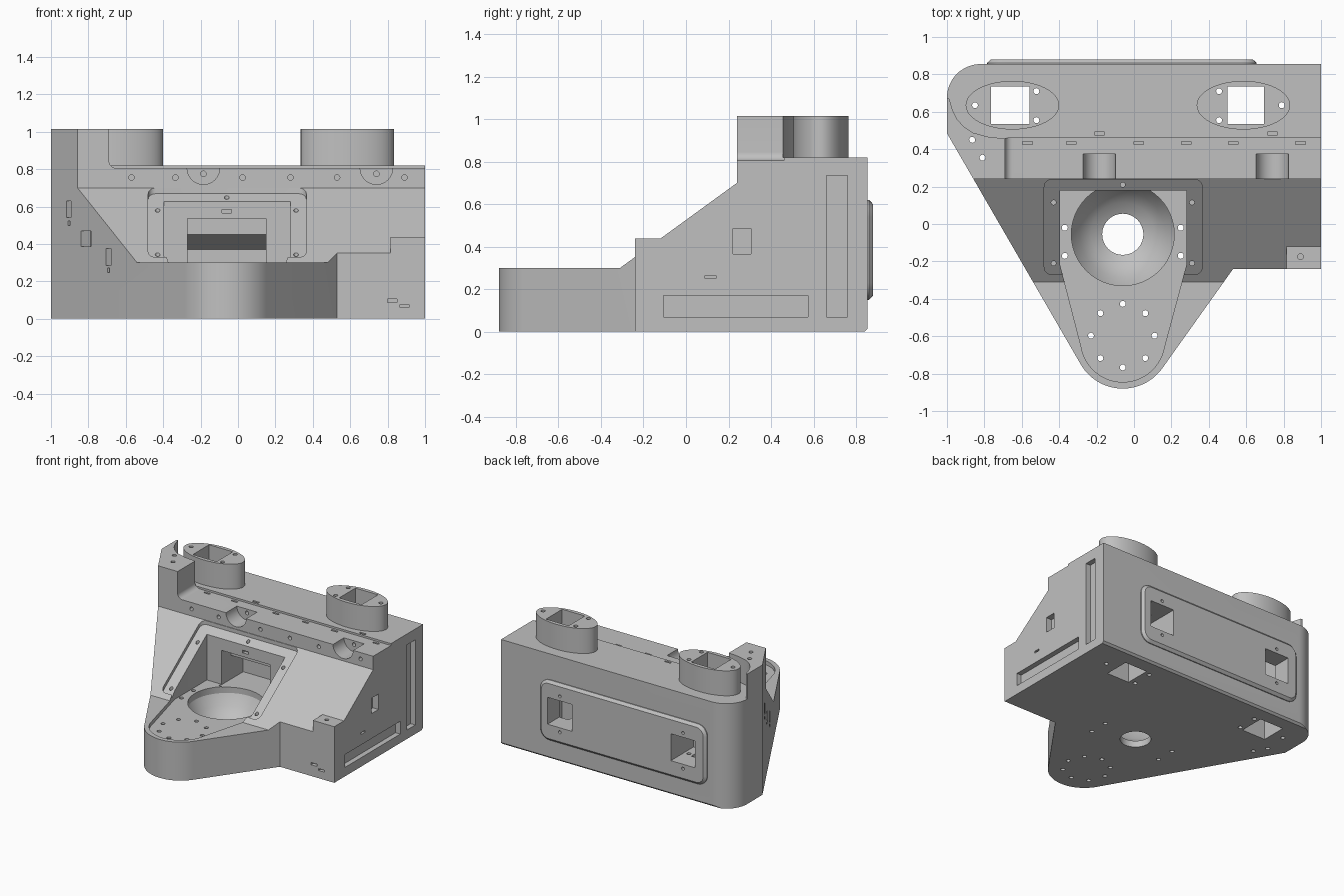
import bpy, bmesh, math
from mathutils import Vector

if "Cube" in bpy.data.objects:
    bpy.data.objects.remove(bpy.data.objects["Cube"])

grey = bpy.data.materials.new("housing grey")
grey.diffuse_color = (0.53, 0.53, 0.53, 1)
grey.use_nodes = True
grey.node_tree.nodes["Principled BSDF"].inputs["Base Color"].default_value = grey.diffuse_color


# ---------- helpers ----------
def add_loft(bm, rings):
    """Closed solid through a list of equal-length point rings."""
    vs = [[bm.verts.new(p) for p in r] for r in rings]
    n = len(vs[0])
    faces = [bm.faces.new(vs[0]), bm.faces.new(vs[-1])]
    for a, b in zip(vs, vs[1:]):
        for i in range(n):
            j = (i + 1) % n
            faces.append(bm.faces.new((a[i], a[j], b[j], b[i])))


def place(p, h, axis):
    return {'x': (h, p[0], p[1]), 'y': (p[0], h, p[1]), 'z': (p[0], p[1], h)}[axis]


def prism(pts, lo, hi, axis):
    return [[place(p, h, axis) for p in pts] for h in (lo, hi)]


def box(x0, x1, y0, y1, z0, z1):
    return prism([(x0, y0), (x1, y0), (x1, y1), (x0, y1)], z0, z1, 'z')


def arc(cx, cy, r, a0, a1, n=16, ry=None):
    ry = r if ry is None else ry
    return [(cx + r * math.cos(math.radians(a0 + (a1 - a0) * i / n)),
             cy + ry * math.sin(math.radians(a0 + (a1 - a0) * i / n))) for i in range(n + 1)]


def circle(cx, cy, r, n=12, ry=None):
    return arc(cx, cy, r, 0, 360, n, ry)[:-1]


def round_rect(x0, x1, y0, y1, r, n=6):
    return (arc(x1 - r, y0 + r, r, -90, 0, n) + arc(x1 - r, y1 - r, r, 0, 90, n)
            + arc(x0 + r, y1 - r, r, 90, 180, n) + arc(x0 + r, y0 + r, r, 180, 270, n))


def make(name, solids):
    bm = bmesh.new()
    for s in solids:
        add_loft(bm, s)
    bmesh.ops.recalc_face_normals(bm, faces=bm.faces)
    me = bpy.data.meshes.new(name)
    bm.to_mesh(me)
    bm.free()
    me.materials.append(grey)
    ob = bpy.data.objects.new(name, me)
    bpy.context.collection.objects.link(ob)
    return ob


def combine(target, solids, op='DIFFERENCE'):
    tool = make("tool", solids)
    m = target.modifiers.new("b", 'BOOLEAN')
    m.operation, m.solver, m.object = op, 'EXACT', tool
    bpy.context.view_layer.objects.active = target
    bpy.ops.object.modifier_apply(modifier=m.name)
    bpy.data.objects.remove(tool, do_unlink=True)


def slope(y):
    return 0.3 + (y + 0.31) * 0.4 / 0.55


# ---------- main body: plan outline ----------
outline = ([(1, -0.24), (1, 0.855)] + arc(-0.82, 0.675, 0.18, 90, 180)
           + [(-1, 0.485)] + arc(-0.06, -0.62, 0.26, 209.8, 324.5, 28) + [(0.53, -0.24)])
body = make("housing", [prism(outline, 0, 1.015, 'z')])

# sloped front, with a raised block left at the right corner
combine(body, [prism([(-1, .3), (-.31, .3), (.24, .7), (.24, 1.2), (-1, 1.2)], -1.2, .815, 'x')])
combine(body, [prism([(-1, slope(-.12)), (-.12, slope(-.12)), (.24, .7), (.24, 1.2), (-1, 1.2)],
                     .815, 1.2, 'x')])
# front ledge, filleted against the corner tower
combine(body, [prism([(-.69, 1.2)] + arc(-.65, .845, .04, 180, 270, 8)
                     + [(1.2, .805), (1.2, 1.2)], .1, .46, 'y')])
# top deck, leaving the curved tower
combine(body, [prism([(-1.1, .69), (-.988, .67), (-.97, .61), (-.945, .56), (-.91, .52), (-.86, .488),
                      (-.78, .466), (-.69, .457), (1.2, .457), (1.2, 1), (-1.1, 1)], .82, 1.2, 'z')])
# bottom rear chamfer
combine(body, [prism([(.83, -.01), (.9, -.01), (.9, .06)], -1.2, 1.2, 'x')])

# ---------- oval posts and rear plate ----------
POSTS = ((-0.65, -1), (0.585, 1))
combine(body, [prism(circle(x, .635, .25, 48, .13), .75, 1.015, 'z') for x, s in POSTS], 'UNION')
plate = [(0, .8), (0, .862), (.02, .88)]
combine(body, [[[(x, y, z) for x, z in round_rect(-.785 + d, .655 - d, .15 + d, .62 - d, .08 - d)]
                for d, y in plate]], 'UNION')

# ---------- front pocket ----------
recess = [[(x, y, z + slope(y)) for x, y, z in ring]
          for ring in prism(round_rect(-.48, .365, -.27, .238, .04), -.03, .15, 'z')]
combine(body, [recess])
tear = ([(.28, .18), (-.395, .18), (-.395, -.22)]
        + arc(-.06, -.62, .225, 190, 350, 28) + [(.28, -.22)])
combine(body, [prism(tear, .27, 1.1, 'z')])
# alcove with overhang in the pocket's rear wall
combine(body, [prism([(.15, .265), (.45, .265), (.45, .37), (.3, .45), (.3, .535), (.15, .535)],
                     -.27, .15, 'x')])
# bowl with drain hole
bowl = [(.11, -.1), (.11, .05), (.17, .08), (.23, .14), (.275, .22), (.275, .285)]
combine(body, [[[(x, y, z) for x, y in circle(-.06, -.055, r, 48)] for r, z in bowl]])

# ---------- shafts, rear windows ----------
combine(body, [box(-.765, -.56, .535, .735, -.1, 1.2), box(.5, .695, .535, .735, -.1, 1.2)])
combine(body, [box(-.695, -.485, .6, 1, .28, .49), box(.37, .58, .6, 1, .28, .49)])
# half-round notches in the ledge
combine(body, [prism(circle(x, .805, .087, 32), .1, .375, 'y') for x in (-.185, .74)])

# ---------- grooves and pockets of the right face ----------
combine(body, [box(.96, 1.1, -.105, .575, .07, .17), box(.96, 1.1, .66, .76, .07, .735),
               box(.95, 1.1, .22, .305, .365, .485), box(.97, 1.1, .09, .14, .25, .265)])


# ---------- pockets of the slanted left face ----------
def slanted(x0, x1, z0, z1, depth=.04):
    n = Vector((-.868, -.497)) * depth
    a, b = [Vector((x, -.31 - (x + .545) / .573)) for x in (x0, x1)]
    return prism([a - n, b - n, b + n, a + n], z0, z1, 'z')


combine(body, [slanted(-.918, -.893, .54, .63), slanted(-.911, -.899, .498, .522),
               slanted(-.84, -.787, .385, .47, .06), slanted(-.708, -.683, .285, .375),
               slanted(-.701, -.689, .248, .272)])

# ---------- vertical screw holes ----------
through = [(-.06 + .17 * math.cos(a * math.pi / 4), -.597 + .17 * math.sin(a * math.pi / 4))
           for a in range(8)]
through += [(x, y) for x in (-.37, .25) for y in (-.02, -.17)]
through += [(-.85, .635), (-.522, .71), (-.522, .555), (.79, .635), (.455, .71), (.455, .555),
            (-.865, .45), (-.81, .355)]
combine(body, [prism(circle(x, y, .016), -.1, 1.2, 'z') for x, y in through])
blind = [(x, y) for x in (-.43, .31) for y in (.115, -.21)] + [(-.06, .21)]
combine(body, [prism(circle(x, y, .013), slope(y) - .09, slope(y) + .05, 'z') for x, y in blind]
        + [prism(circle(.89, -.175, .016), .38, .5, 'z')])

# ---------- ledge holes and slots ----------
XS = (-.57, -.335, .025, .28, .53, .89)
combine(body, [prism(circle(x, .755, .015), .1, .28, 'y') for x in XS]
        + [prism(circle(x, .775, .015), .3, .42, 'y') for x in (-.185, .74)]
        + [box(x - .026, x + .026, .426, .442, .785, .9) for x in XS]
        + [box(x - .026, x + .026, .477, .493, .8, .9) for x in (-.185, .74)])
# small slots: pocket wall, front foot; screw holes around rear windows
combine(body, [box(-.085, -.035, .1, .21, .565, .585),
               box(.8, .85, -.3, -.21, .088, .105), box(.865, .915, -.3, -.21, .06, .075)]
        + [prism(circle(x, z, .012), .84, 1, 'y') for x in (-.59, .475) for z in (.245, .525)])

# ---------- shading ----------
bpy.ops.object.select_all(action='DESELECT')
body.select_set(True)
bpy.context.view_layer.objects.active = body
bpy.ops.object.shade_smooth_by_angle(angle=math.radians(25))
